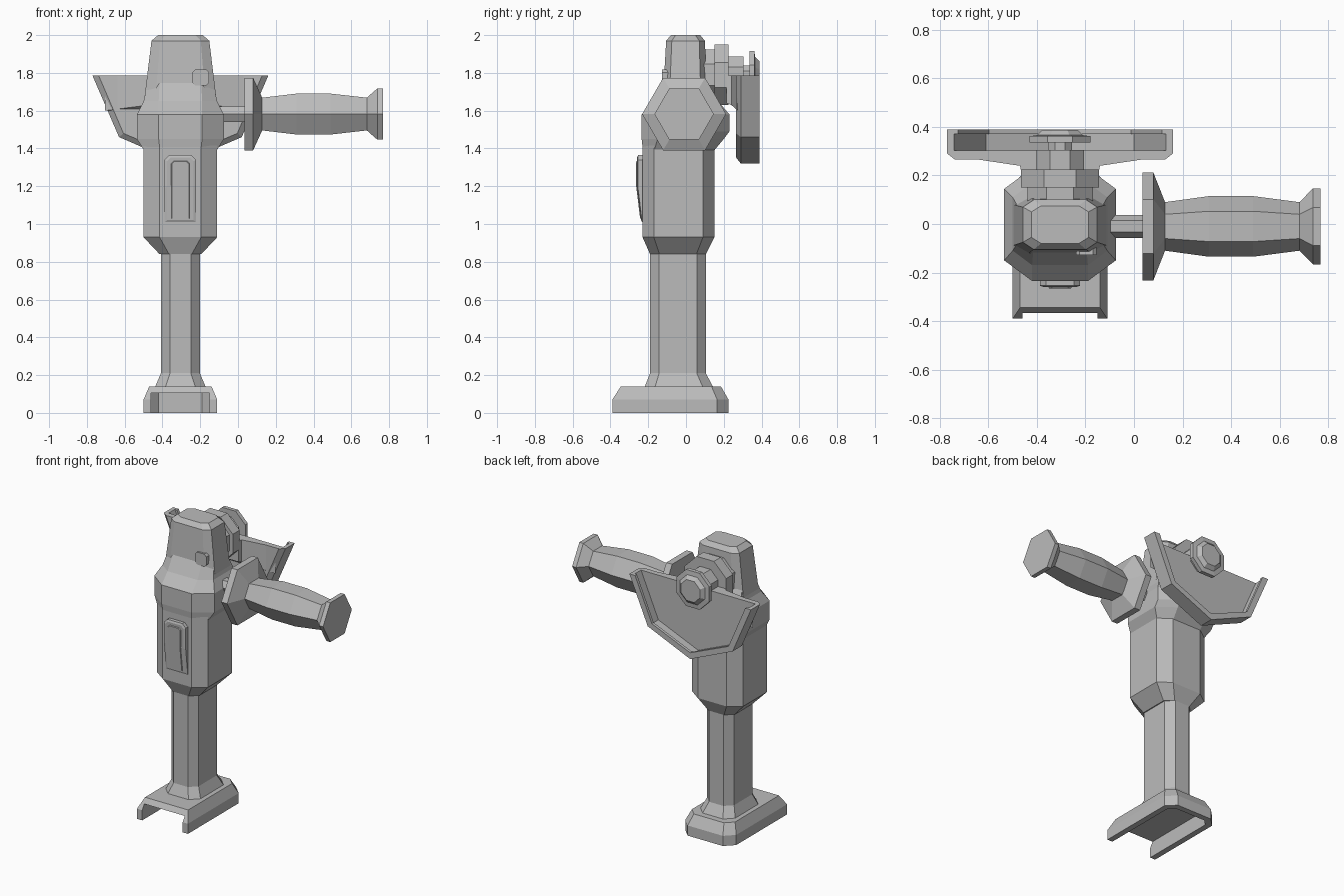
import bpy, bmesh, math

if "Cube" in bpy.data.objects:
    bpy.data.objects.remove(bpy.data.objects["Cube"])

grey = bpy.data.materials.new("plain grey")
grey.use_nodes = True
grey.diffuse_color = (0.5, 0.5, 0.5, 1)
grey.node_tree.nodes["Principled BSDF"].inputs["Base Color"].default_value = (0.5, 0.5, 0.5, 1)

CX = -0.305      # body centre line
SPIN_Z = 1.79    # spindle height


def loft(name, rings):
    """Skin a list of equal-length rings and cap both ends."""
    bm = bmesh.new()
    loops = [[bm.verts.new(p) for p in ring] for ring in rings]
    for a, b in zip(loops, loops[1:]):
        for i in range(len(a)):
            j = (i + 1) % len(a)
            bm.faces.new((a[i], a[j], b[j], b[i]))
    bm.faces.new(loops[0])
    bm.faces.new(loops[-1])
    bmesh.ops.recalc_face_normals(bm, faces=bm.faces)
    mesh = bpy.data.meshes.new(name)
    bm.to_mesh(mesh)
    bm.free()
    mesh.materials.append(grey)
    obj = bpy.data.objects.new(name, mesh)
    bpy.context.collection.objects.link(obj)
    return obj


def octagon(z, hx, y0, y1, cx, cy):
    """Chamfered rectangle around the body centre line."""
    half = [(hx - cx, y0), (hx, y0 + cy), (hx, y1 - cy), (hx - cx, y1)]
    pts = half + [(-x, y) for x, y in reversed(half)]
    return [(CX + x, y, z) for x, y in pts]


def lathe_y(name, profile, sides=8):
    """Faceted turned part along y, flat side up; profile is (y, flat radius)."""
    k = 1 / math.cos(math.pi / sides)
    angles = [(i + 0.5) * math.tau / sides for i in range(sides)]
    return loft(name, [[(CX + r * k * math.cos(a), y, SPIN_Z + r * k * math.sin(a))
                        for a in angles] for y, r in profile])


def lathe_x(name, profile):
    """Hexagonal turned part along the side handle axis; profile is (x, corner radius)."""
    angles = [i * math.tau / 6 for i in range(6)]
    return loft(name, [[(x, -0.01 + r * math.cos(a), 1.582 + r * math.sin(a))
                        for a in angles] for x, r in profile])


# Base foot: hollow underneath and open at the front
def foot_ring(z, hx, y0, y1, c):
    pts = [(-hx, y0), (hx, y0), (hx, y1 - c), (hx - c, y1), (c - hx, y1), (-hx, y1 - c)]
    return [(CX + x, y, z) for x, y in pts]


foot = loft("base_foot", [foot_ring(0, 0.195, -0.39, 0.225, 0.06),
                          foot_ring(0.07, 0.195, -0.39, 0.225, 0.06),
                          foot_ring(0.14, 0.165, -0.345, 0.185, 0.05)])
cutter = loft("foot_cutter", [foot_ring(z, 0.155, -0.5, 0.185, 0.04) for z in (-0.1, 0.105)])
cutter.hide_render = True
cut = foot.modifiers.new("hollow", "BOOLEAN")
cut.operation = "DIFFERENCE"
cut.solver = "EXACT"
cut.object = cutter
bpy.context.view_layer.update()
hollow = bpy.data.meshes.new_from_object(foot.evaluated_get(bpy.context.evaluated_depsgraph_get()))
foot.modifiers.clear()
foot.data = hollow
bpy.data.objects.remove(cutter)

# Rear grip post
loft("grip_post", [octagon(0.135, 0.135, -0.22, 0.145, 0.055, 0.055),
                   octagon(0.21, 0.103, -0.19, 0.105, 0.048, 0.048),
                   octagon(0.88, 0.103, -0.19, 0.105, 0.048, 0.048)])

# Motor housing
loft("motor_housing", [octagon(0.84, 0.11, -0.19, 0.105, 0.05, 0.05),
                       octagon(0.93, 0.195, -0.23, 0.15, 0.085, 0.06),
                       octagon(1.42, 0.195, -0.23, 0.15, 0.085, 0.06)])

# Gear head and tapered nose
loft("gear_head", [octagon(1.39, 0.193, -0.228, 0.15, 0.085, 0.06),
                   octagon(1.45, 0.23, -0.235, 0.2, 0.115, 0.085),
                   octagon(1.49, 0.23, -0.235, 0.23, 0.115, 0.085),
                   octagon(1.58, 0.23, -0.235, 0.23, 0.115, 0.085),
                   octagon(1.65, 0.195, -0.17, 0.17, 0.08, 0.06),
                   octagon(1.76, 0.17, -0.11, 0.105, 0.06, 0.04)])
loft("nose", [octagon(1.62, 0.196, -0.125, 0.115, 0.06, 0.035),
              octagon(1.97, 0.153, -0.105, 0.1, 0.045, 0.03),
              octagon(2.0, 0.118, -0.08, 0.075, 0.04, 0.025)])


# Front switch: bulged frame with a raised pad
def switch_ring(y_offset, hx, z0, z1, c):
    pts = [(-hx, z0), (hx, z0), (hx, z0 + 0.18), (hx, z1 - c), (hx - c, z1),
           (c - hx, z1), (-hx, z1 - c), (-hx, z0 + 0.18)]
    return [(CX + x, y_offset - 0.022 * min(1, (z - z0) / 0.18), z) for x, z in pts]


loft("switch_frame", [switch_ring(-0.2, 0.083, 1.01, 1.365, 0.025),
                      switch_ring(-0.232, 0.083, 1.01, 1.365, 0.025),
                      switch_ring(-0.237, 0.07, 1.02, 1.352, 0.02)])
loft("switch_pad", [switch_ring(-0.23, 0.053, 1.025, 1.337, 0.015),
                    switch_ring(-0.243, 0.045, 1.03, 1.33, 0.012)])


# Lock button on the nose
def button_ring(y, h):
    c = h * 0.35
    half = [(h - c, -h), (h, c - h), (h, h - c), (h - c, h)]
    return [(-0.197 + x, y, 1.775 + z) for x, z in half + [(-x, z) for x, z in reversed(half)]]


loft("lock_button", [button_ring(-0.09, 0.043), button_ring(-0.127, 0.043)])

# Spindle collars and clamp nut
lathe_y("spindle_collar", [(0.05, 0.135), (0.15, 0.135), (0.15, 0.16), (0.225, 0.16)])
lathe_y("spindle_flange", [(0.2, 0.098), (0.305, 0.098)])
lathe_y("spindle_shaft", [(0.29, 0.05), (0.35, 0.05)])
lathe_y("clamp_nut", [(0.335, 0.126), (0.362, 0.126), (0.366, 0.095), (0.388, 0.072)])

# Wheel guard: dished plate, wall and inward lip, open along the top edge
TOP, SIDE_Z, LOW = 1.785, 1.46, 1.32


def guard_outline(t):
    """Open pentagon path moved inward by t, from top left to top right."""
    right = [(0.325 - 0.8 * t, SIDE_Z + 0.65 * t), (0.465 - 1.09 * t, TOP)]
    left = [(-x, z) for x, z in reversed(right)]
    return left + [(0, LOW + 1.08 * t)] + right


def guard_ring(y, pts):
    return [(CX + x, y, z) for x, z in pts]


loft("guard_plate", [guard_ring(y, guard_outline(t))
                     for y, t in ((0.302, 0), (0.29, 0), (0.265, 0.03))])
for name, y0, y1, inset in (("guard_wall", 0.3, 0.372, 0.025), ("guard_lip", 0.37, 0.39, 0.04)):
    band = guard_outline(0) + guard_outline(inset)[::-1]
    loft(name, [guard_ring(y0, band), guard_ring(y1, band)])


# Bracket joining the guard to the collar
def bracket_ring(y, hx, z0):
    return [(CX - hx, y, z0), (CX + hx, y, z0), (CX + hx, y, TOP), (CX - hx, y, TOP)]


loft("guard_bracket", [bracket_ring(0.215, 0.16, 1.64), bracket_ring(0.24, 0.165, 1.63),
                       bracket_ring(0.275, 0.4, 1.6)])

# Side handle
lathe_x("handle_rod", [(-0.15, 0.047), (0.05, 0.047)])
lathe_x("handle_grip", [(0.035, 0.222), (0.08, 0.222), (0.128, 0.1), (0.31, 0.125),
                        (0.49, 0.125), (0.682, 0.1), (0.738, 0.157), (0.768, 0.157)])
